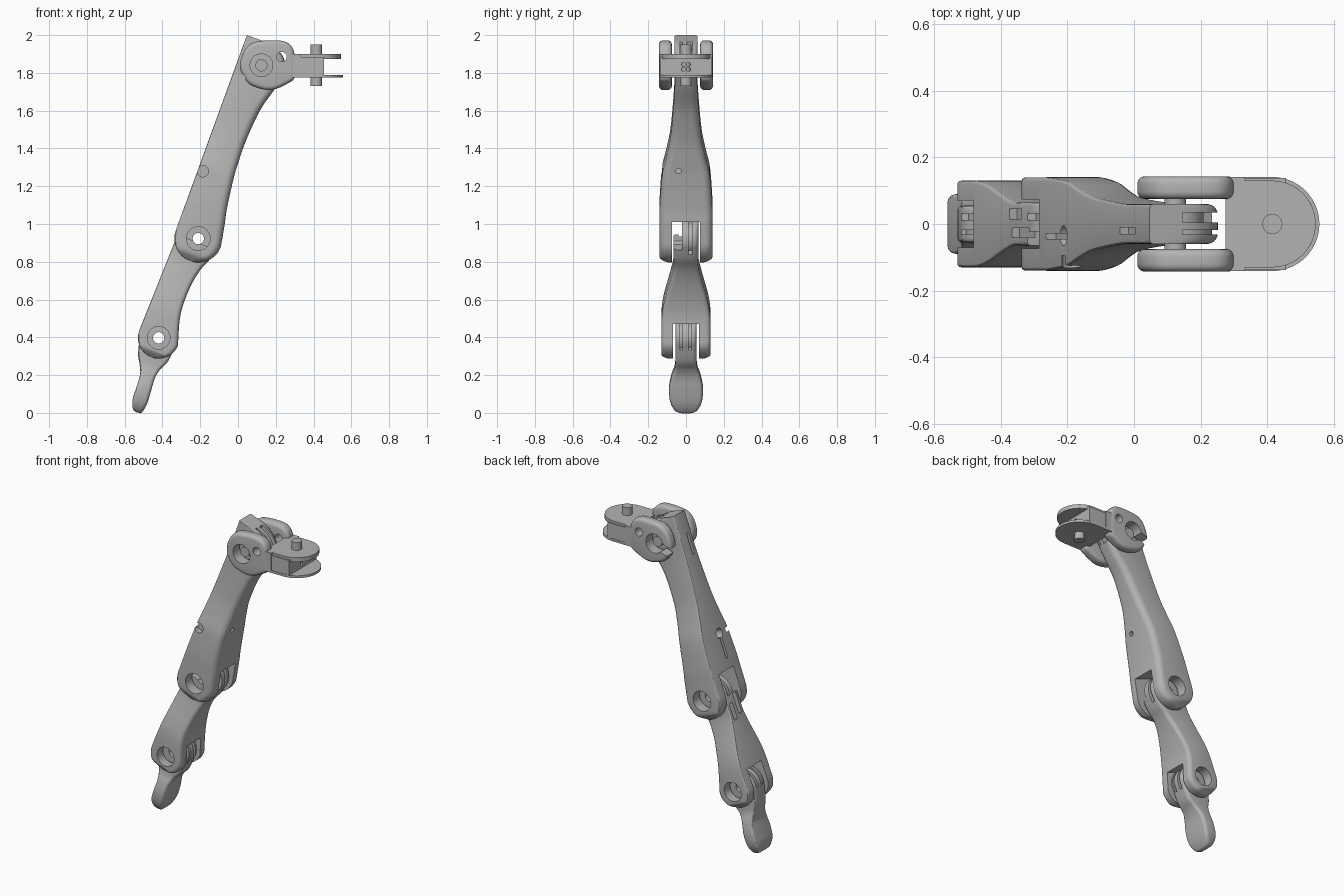
import bpy, bmesh
from math import sin, cos, pi, radians
from mathutils import Vector

cube = bpy.data.objects.get("Cube")
if cube:
    bpy.data.objects.remove(cube, do_unlink=True)

grey = bpy.data.materials.new("plain grey")
grey.use_nodes = True
GREY = (0.45, 0.45, 0.45, 1)
grey.diffuse_color = GREY
grey.node_tree.nodes["Principled BSDF"].inputs["Base Color"].default_value = GREY


# Coordinate maps: two profile coordinates and a depth become a world point
def side(x, z, y): return Vector((x, y, z))
def plan(x, y, z): return Vector((x, y, z))
def end(y, z, x): return Vector((x, y, z))


def link_frame(low, high):
    d = (Vector(high) - Vector(low)).normalized()
    return lambda s, u, y: Vector((low[0] + s * d.x + u * d.y, y, low[1] + s * d.y - u * d.x))


def activate(ob):
    bpy.ops.object.select_all(action='DESELECT')
    ob.select_set(True)
    bpy.context.view_layer.objects.active = ob


def skin(name, rings):
    """Join rings of points into a closed solid."""
    bm = bmesh.new()
    loops = [[bm.verts.new(p) for p in ring] for ring in rings]
    for a, b in zip(loops, loops[1:]):
        for i in range(len(a)):
            j = (i + 1) % len(a)
            bm.faces.new((a[i], a[j], b[j], b[i]))
    bm.faces.new(loops[0])
    bm.faces.new(loops[-1])
    bmesh.ops.recalc_face_normals(bm, faces=bm.faces)
    mesh = bpy.data.meshes.new(name)
    bm.to_mesh(mesh)
    bm.free()
    mesh.materials.append(grey)
    ob = bpy.data.objects.new(name, mesh)
    bpy.context.collection.objects.link(ob)
    return ob


def prism(name, where, pts, a, b):
    return skin(name, [[where(p, q, h) for p, q in pts] for h in (a, b)])


def arc(p, q, r, a0=0, a1=360, n=32):
    full = a1 - a0 == 360
    steps = n if full else n + 1
    return [(p + r * cos(radians(a0 + (a1 - a0) * i / n)),
             q + r * sin(radians(a0 + (a1 - a0) * i / n))) for i in range(steps)]


def rect(p0, p1, q0, q1):
    return [(p0, q0), (p1, q0), (p1, q1), (p0, q1)]


def band(p, q, r0, r1, a0, a1):
    return arc(p, q, r1, a0, a1) + arc(p, q, r0, a0, a1)[::-1]


def cut(ob, where, pts, a, b):
    tool = prism("cutter", where, pts, a, b)
    tool.hide_render = True
    activate(ob)
    mod = ob.modifiers.new("cut", 'BOOLEAN')
    mod.operation, mod.solver, mod.object = 'DIFFERENCE', 'EXACT', tool
    bpy.ops.object.modifier_apply(modifier=mod.name)
    bpy.data.objects.remove(tool, do_unlink=True)


def finish(ob):
    activate(ob)
    bpy.ops.object.shade_smooth_by_angle()


def smooth(pts, n=5, closed=False):
    """Pass a curve through points of any dimension."""
    m, out = len(pts), []
    pick = (lambda i: pts[i % m]) if closed else (lambda i: pts[max(0, min(m - 1, i))])
    for i in range(m if closed else m - 1):
        p0, p1, p2, p3 = (Vector(pick(i + k)) for k in (-1, 0, 1, 2))
        for k in range(n):
            t = k / n
            out.append(tuple(p1 + (p2 - p0) * (t / 2) + (2 * p0 - 5 * p1 + 4 * p2 - p3) * (t * t / 2)
                             + (3 * p1 - p0 - 3 * p2 + p3) * (t ** 3 / 2)))
    return out if closed else out + [tuple(pts[-1])]


def loft(name, where, stations, r_front=0.04, r_back=0.012):
    """Stations hold distance along the link, back, front and half width."""
    rings = []
    for s, u0, u1, w in stations:
        rf = min(r_front, 0.45 * (u1 - u0), 0.6 * w)
        rb = min(r_back, 0.45 * (u1 - u0))
        half = [(u0 + rb - rb * cos(a), w - rb + rb * sin(a)) for a in (0, pi / 6, pi / 3, pi / 2)]
        half += [(u1 - rf + rf * sin(a), w - rf + rf * cos(a)) for a in [i * pi / 10 for i in range(6)]]
        rings.append([where(s, u, y) for u, y in half] + [where(s, u, -y) for u, y in half[::-1]])
    return skin(name, rings)


def round_foot(r, w):
    return [(-r * cos(a), -r * sin(a), r * sin(a), w - 0.1 * max(0, cos(a) - 0.7))
            for a in [radians(8 + 8 * i) for i in range(10)]]


def round_head(s, r, w):
    return [(s + r * sin(a), -r * cos(a), r * cos(a), w) for a in [radians(8 * i) for i in range(1, 11)]]


TIP_JOINT, MID_JOINT, TOP_JOINT = (-0.42, 0.397), (-0.21, 0.923), (0.124, 1.84)

# Upper link: flared forked body with a grooved head
up = link_frame(MID_JOINT, TOP_JOINT)
rows = [(0, .127, .14), (.12, .105, .14), (.2, .088, .139), (.36, .067, .127), (.46, .061, .105),
        (.58, .06, .082), (.75, .075, .067), (.876, .108, .06), (.976, .13, .06)]
body = round_foot(.127, .14) + smooth([(s, -.127, f, w) for s, f, w in rows])
body += [(.976 + .124 * sin(a), -.127, .15 * cos(a) - .02, .06) for a in [i * pi / 20 for i in range(1, 11)]]
upper = loft("upper_link", up, body)
cut(upper, up, rect(-.3, .13, -.3, .3), -.073, .073)
cut(upper, up, arc(0, 0, .063), -.3, .3)
cut(upper, up, band(.976, 0, .085, .3, -10, 100), .005, .035)
cut(upper, up, band(.976, 0, .108, .3, -10, 100), -.032, -.018)
cut(upper, up, rect(.84, .97, -.2, -.10), -.03, -.01)
cut(upper, up, arc(.343, -.10, .03), -.3, -.095)
cut(upper, lambda p, q, h: up(p, h, q), arc(.345, -.035, .03), -.2, -.07)
cut(upper, up, rect(.19, .345, -.2, -.095), -.045, -.028)
cut(upper, end, arc(-.04, 1.28, .014), -.12, .2)
finish(upper)

# Lower link: smaller forked body hinged in the upper fork
lo = link_frame(TIP_JOINT, MID_JOINT)
rows = [(0, .11, .13), (.13, .068, .129), (.22, .055, .115), (.33, .057, .086),
        (.42, .073, .066), (.49, .099, .065), (.566, .112, .065)]
lower = loft("lower_link", lo, round_foot(.11, .13) + smooth([(s, -.11, f, w) for s, f, w in rows])
             + round_head(.566, .112, .065), .025)
cut(lower, lo, rect(-.3, .108, -.3, .3), -.07, .07)
cut(lower, lo, arc(0, 0, .06), -.3, .3)
cut(lower, lo, arc(.566, 0, .03), -.3, .3)
cut(lower, lo, rect(.545, .8, -.3, .3), -.1, -.022)
cut(lower, lo, band(.566, 0, .085, .3, -100, 115), .012, .032)
cut(lower, lo, rect(.40, .50, -.2, -.085), .015, .045)
cut(lower, lo, rect(.42, .56, -.2, -.085), -.04, -.012)
finish(lower)

# Fingertip: flattened pad with a hinge head
tip_frame = link_frame((-.525, 0), TIP_JOINT)
rows = [(0, -.012, .008, .03), (.012, -.035, .018, .058), (.06, -.05, .03, .083), (.13, -.047, .033, .09),
        (.2, -.046, .035, .078), (.25, -.062, .05, .06), (.305, -.085, .08, .055), (.411, -.1, .1, .055)]
tip = loft("fingertip", tip_frame, smooth(rows) + round_head(.411, .1, .055), .02)
cut(tip, tip_frame, arc(.411, 0, .03), -.3, .3)
cut(tip, tip_frame, band(.411, 0, .078, .3, -95, 115), .012, .03)
cut(tip, tip_frame, band(.411, 0, .085, .3, -95, 115), -.032, -.018)
finish(tip)

# Base cheeks on both sides of the upper joint
outline = smooth([(.01, 1.83), (.03, 1.91), (.07, 1.955), (.13, 1.97), (.23, 1.97), (.28, 1.945),
                  (.30, 1.89), (.30, 1.78), (.265, 1.745), (.18, 1.71), (.10, 1.722), (.045, 1.755)],
                 4, True)
for label, sign in (("left", 1), ("right", -1)):
    cheek = prism(label + "_cheek", side, outline, sign * .075, sign * .143)
    activate(cheek)
    bev = cheek.modifiers.new("round", 'BEVEL')
    bev.width, bev.segments, bev.limit_method, bev.angle_limit = .022, 4, 'ANGLE', radians(50)
    bpy.ops.object.modifier_apply(modifier=bev.name)
    cut(cheek, side, arc(*TOP_JOINT, .06), -.3, .3)
    cut(cheek, side, arc(.232, 1.885, .026), -.3, .3)
    cut(cheek, side, arc(.015, 1.77, .025), -.3, .3)
    if sign > 0:
        cut(cheek, side, [(.11, 1.865), (-.1, 1.80), (-.1, 1.74), (.11, 1.805)], 0, .3)
    finish(cheek)
finish(prism("joint_pin", side, arc(*TOP_JOINT, .032), -.11, .11))

# Swivel bracket: web, two rounded plates and a vertical pin
web = prism("bracket_web", plan, rect(.275, .456, -.138, .138), 1.785, 1.885)
for y in (-.013, .013):
    for z in (1.819, 1.845):
        cut(web, end, arc(y, z, .011, n=12), .43, .5)
finish(web)
for label, r, z0, z1 in (("upper", .13, 1.873, 1.90), ("lower", .141, 1.775, 1.79)):
    shape = [(.275, -r)] + arc(.415, 0, r, -90, 90) + [(.275, r)]
    finish(prism(label + "_plate", plan, shape, z0, z1))
finish(prism("plate_shoulder", plan, rect(.275, .333, -.141, .141), 1.775, 1.90))
finish(prism("swivel_pin", plan, arc(.415, 0, .03), 1.73, 1.95))
